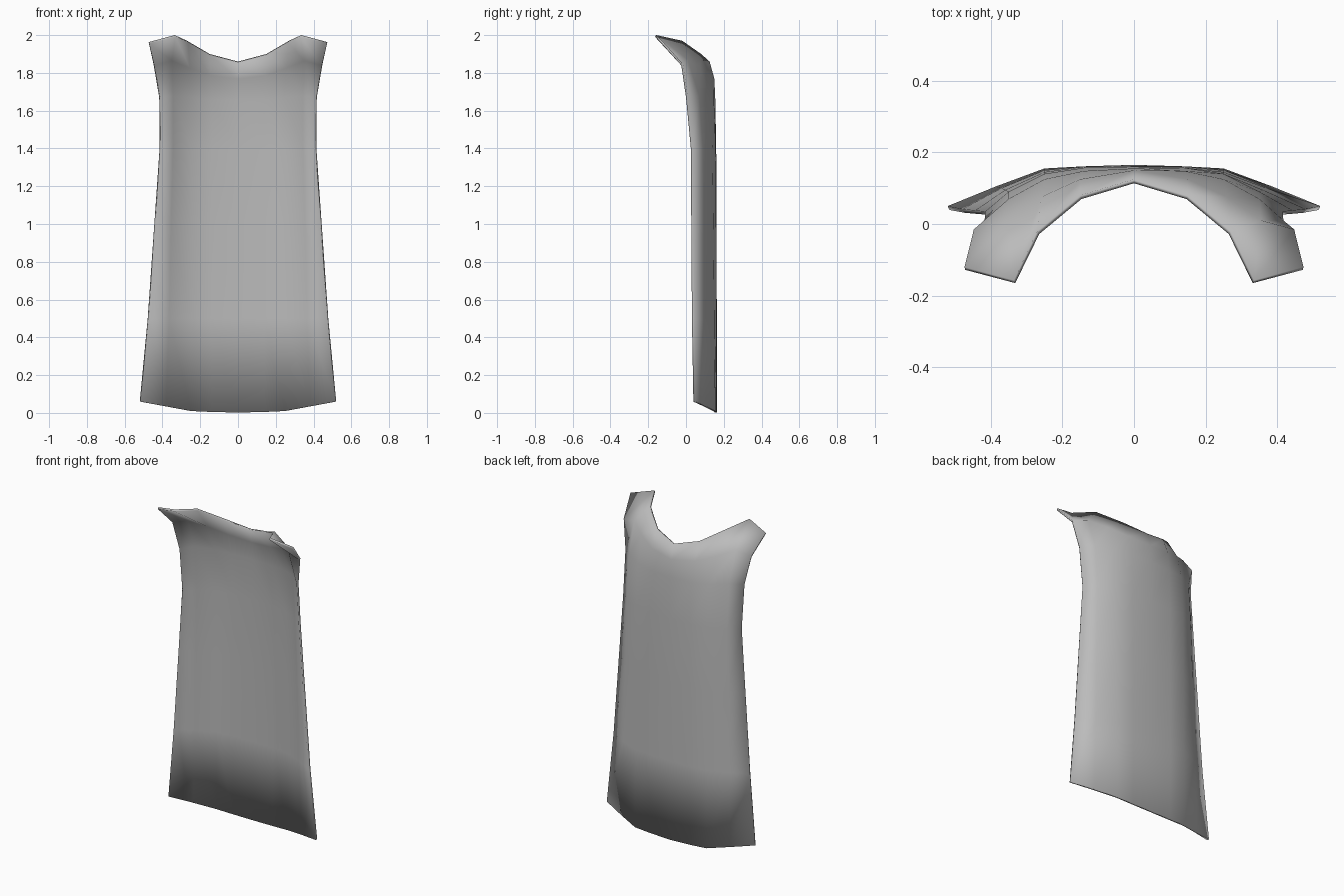
import bpy

# Half of the cloth: each row runs from the centre line to the side edge
rows = [
    [(0, .125, 1.86), (.15, .08, 1.90), (.27, -.02, 1.97), (.335, -.157, 2.0), (.473, -.12, 1.963)],
    [(0, .15, 1.77), (.15, .125, 1.79), (.26, .075, 1.83), (.355, .01, 1.87), (.447, -.015, 1.845)],
    [(0, .155, 1.66), (.14, .148, 1.66), (.25, .125, 1.67), (.35, .07, 1.68), (.417, .01, 1.67)],
    [(0, .16, 1.40), (.14, .157, 1.40), (.25, .14, 1.40), (.35, .09, 1.40), (.415, .035, 1.40)],
    [(0, .162, 1.0), (.14, .16, 1.0), (.25, .145, 1.0), (.36, .095, 1.0), (.443, .038, 1.0)],
    [(0, .163, .50), (.14, .161, .50), (.25, .15, .50), (.37, .10, .50), (.478, .042, .50)],
    [(0, .165, .002), (.14, .161, .005), (.25, .155, .01), (.385, .105, .035), (.52, .05, .06)],
]

# Mirror each row across the centre line
verts = []
for row in rows:
    verts += [(-x, y, z) for x, y, z in reversed(row[1:])] + row
n = 2 * len(rows[0]) - 1
faces = [(r * n + c, r * n + c + 1, (r + 1) * n + c + 1, (r + 1) * n + c)
         for r in range(len(rows) - 1) for c in range(n - 1)]

mesh = bpy.data.meshes.new("cape")
mesh.from_pydata(verts, [], faces)
cape = bpy.data.objects.new("cape", mesh)
bpy.context.collection.objects.link(cape)
for p in mesh.polygons:
    p.use_smooth = True

# Plain grey cloth
cloth = bpy.data.materials.new("grey cloth")
cloth.diffuse_color = (.5, .5, .5, 1)
mesh.materials.append(cloth)

# Cloth thickness, grown towards the wearer's side
thick = cape.modifiers.new("thickness", 'SOLIDIFY')
thick.thickness = .012
thick.offset = -1 if mesh.polygons[len(faces) // 2].normal.y > 0 else 1
